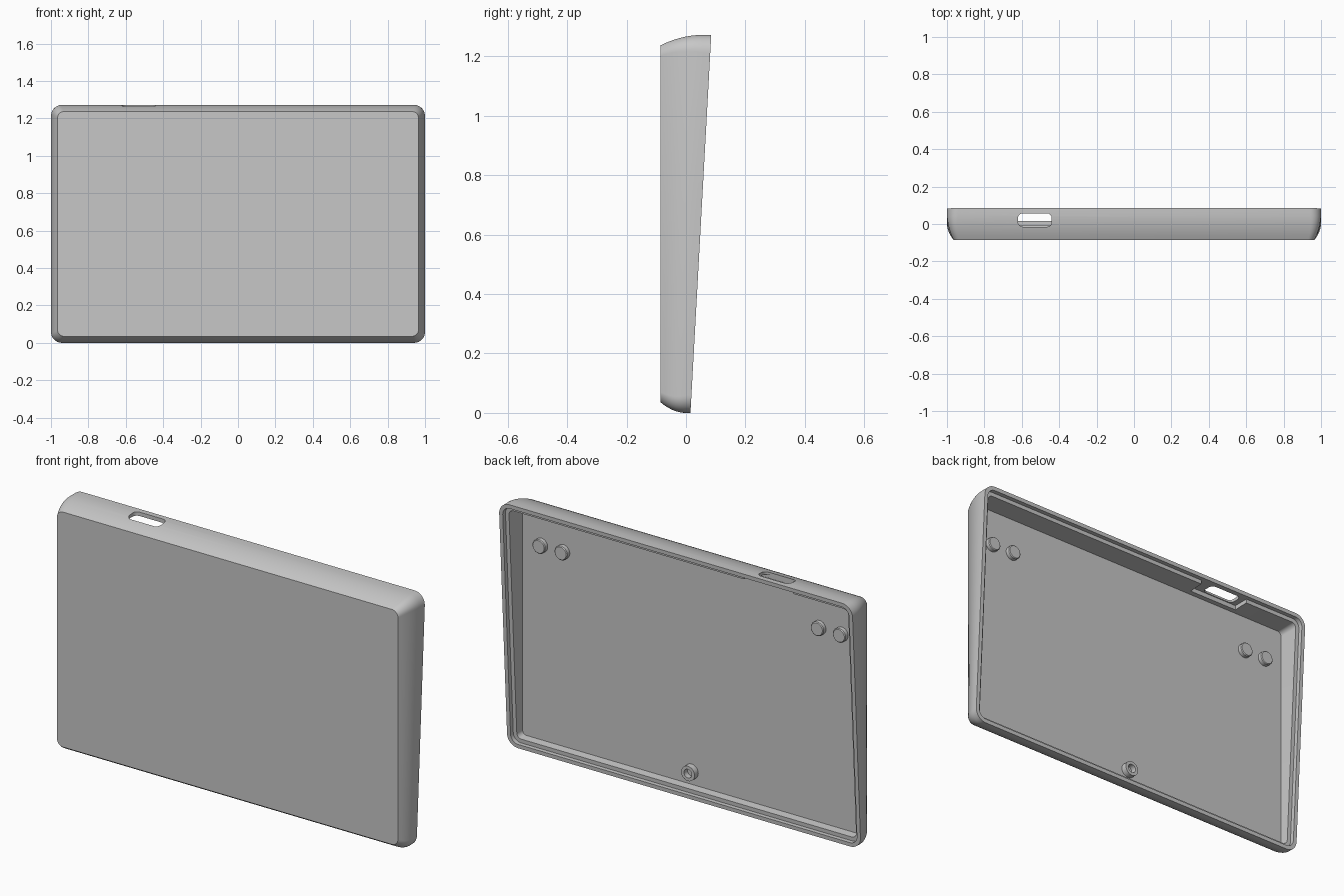
import bpy, bmesh, math
from mathutils import Matrix

if "Cube" in bpy.data.objects:
    bpy.data.objects.remove(bpy.data.objects["Cube"])

HEIGHT, FRONT, FLOOR = 1.272, -0.085, -0.045

grey = bpy.data.materials.new("satin_grey")
grey.use_nodes = True
grey.diffuse_color = (0.57, 0.57, 0.57, 1)
grey.node_tree.nodes["Principled BSDF"].inputs["Base Color"].default_value = grey.diffuse_color


def back(z):
    return 0.015 + 0.055 * z


def outline(inset, radius, steps=10):
    """Rounded rectangle in x and z, shrunk by inset."""
    points = []
    hx, hz = 1 - inset - radius, HEIGHT / 2 - inset - radius
    for corner, (sx, sz) in enumerate([(1, 1), (-1, 1), (-1, -1), (1, -1)]):
        for i in range(steps + 1):
            a = (corner + i / steps) * math.pi / 2
            points.append((sx * hx + radius * math.cos(a),
                           HEIGHT / 2 + sz * hz + radius * math.sin(a)))
    return points


def finish(bm, name, angle=30):
    bmesh.ops.recalc_face_normals(bm, faces=bm.faces)
    mesh = bpy.data.meshes.new(name)
    bm.to_mesh(mesh)
    bm.free()
    mesh.materials.append(grey)
    obj = bpy.data.objects.new(name, mesh)
    bpy.context.collection.objects.link(obj)
    if angle:
        smooth(obj, angle)
    return obj


def smooth(obj, angle):
    bpy.ops.object.select_all(action="DESELECT")
    obj.select_set(True)
    bpy.context.view_layer.objects.active = obj
    bpy.ops.object.shade_smooth_by_angle(angle=math.radians(angle))


def cut(target, cutter):
    mod = target.modifiers.new(cutter.name, "BOOLEAN")
    mod.operation, mod.solver, mod.object = "DIFFERENCE", "EXACT", cutter
    bpy.context.view_layer.objects.active = target
    bpy.ops.object.modifier_apply(modifier=mod.name)
    bpy.data.objects.remove(cutter)


# Tray: loops from the front panel, round the wall, over the rim and into the floor
bm = bmesh.new()
loops = []


def add_loop(inset, radius, depth):
    loops.append([bm.verts.new((x, depth(z), z)) for x, z in outline(inset, radius)])


for i in range(9):
    f = i / 8
    add_loop(0.035 * max(0, 1 - f / 0.85) ** 2, 0.035 + 0.025 * min(1, f / 0.85),
             lambda z, f=f: FRONT + f * (back(z) - FRONT))
add_loop(0.02, 0.042, back)
add_loop(0.02, 0.042, lambda z: back(z) - 0.022)
add_loop(0.04, 0.025, lambda z: back(z) - 0.022)
add_loop(0.044, 0.022, lambda z: FLOOR)
for a, b in zip(loops, loops[1:]):
    for i in range(len(a)):
        j = (i + 1) % len(a)
        bm.faces.new((a[i], a[j], b[j], b[i]))
bm.faces.new(loops[0])
bm.faces.new(loops[-1])
tray = finish(bm, "tray", 0)


def block(name, x, y, z, size, bevel=0):
    """Box with its upright edges optionally rounded."""
    bm = bmesh.new()
    bmesh.ops.create_cube(bm, size=1, matrix=Matrix.Translation((x, y, z)) @ Matrix.Diagonal((*size, 1)))
    if bevel:
        upright = [e for e in bm.edges if abs(e.verts[0].co.z - e.verts[1].co.z) > 0.01]
        bmesh.ops.bevel(bm, geom=upright, offset=bevel, segments=6, profile=0.5, affect="EDGES")
    obj = finish(bm, name, 0)
    obj.hide_render = True
    return obj


# Port opening through the top wall, and the relief in the ledge behind it
cut(tray, block("ledge_relief", -0.51, 0.06, HEIGHT - 0.07, (0.28, 0.16, 0.1)))
cut(tray, block("port_opening", -0.53, 0.021, HEIGHT, (0.18, 0.072, 0.14), 0.025))
smooth(tray, 30)


# Low round standoffs in the upper corners, and a hollow screw boss at the lower middle
def turned(name, x, z, profile):
    bm = bmesh.new()
    rings = []
    for radius, y in profile:
        rings.append([bm.verts.new((x + radius * math.cos(i * math.tau / 32), y,
                                    z + radius * math.sin(i * math.tau / 32))) for i in range(32)])
    for a, b in zip(rings, rings[1:]):
        for i in range(32):
            j = (i + 1) % 32
            bm.faces.new((a[i], a[j], b[j], b[i]))
    bm.faces.new(rings[0])
    bm.faces.new(rings[-1])
    return finish(bm, name)


for side, sign in (("left", 1), ("right", -1)):
    for place, x in (("outer", 0.85), ("inner", 0.725)):
        turned(f"{side}_{place}_standoff", sign * x, 1.04,
               [(0.036, FLOOR - 0.005), (0.036, FLOOR + 0.02), (0.032, FLOOR + 0.024)])
turned("screw_boss", 0, 0.11,
       [(0.038, FLOOR - 0.005), (0.038, FLOOR + 0.03), (0.022, FLOOR + 0.03), (0.022, FLOOR + 0.002)])
